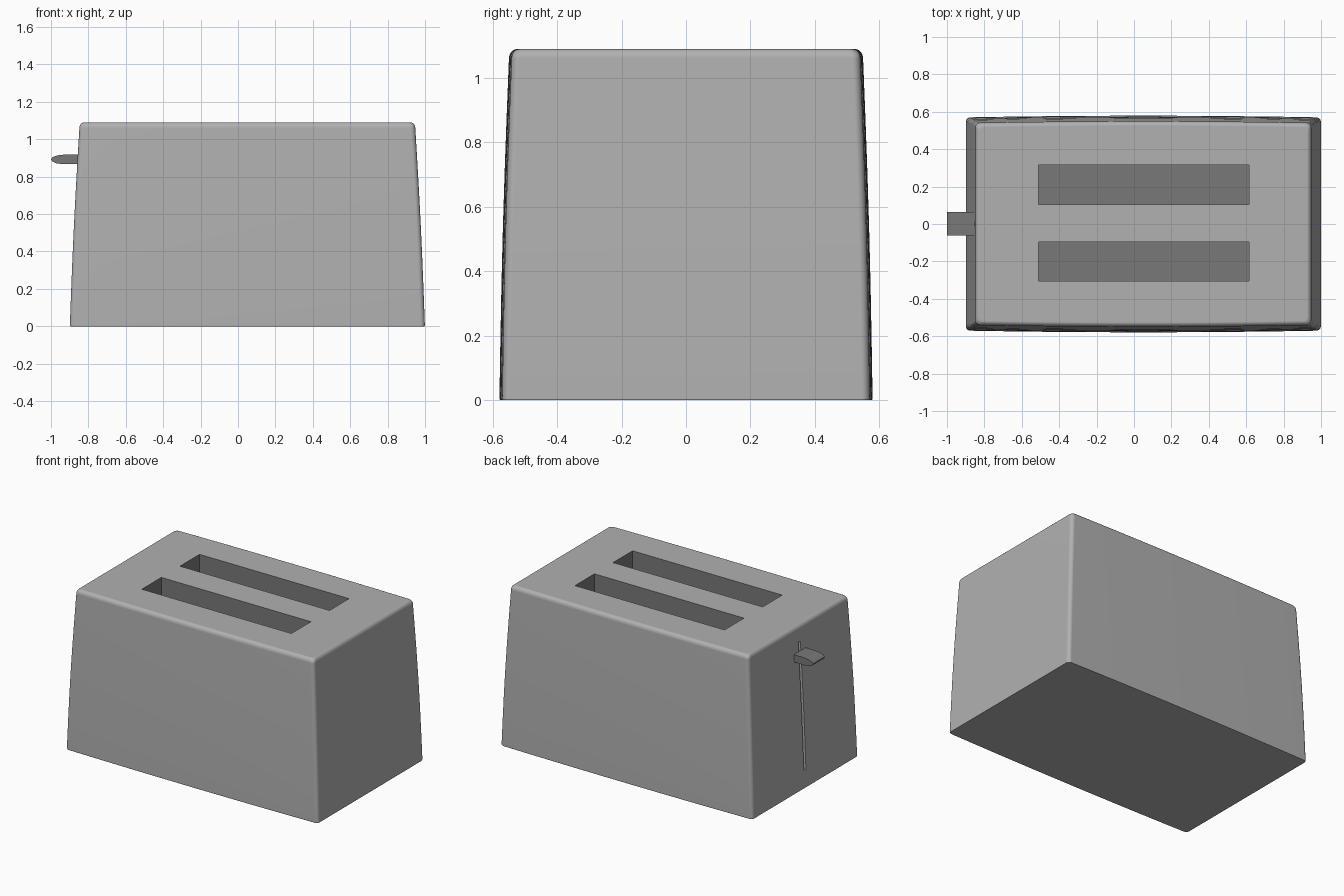
import bpy, bmesh
from math import sin, cos, pi, radians

if "Cube" in bpy.data.objects:
    bpy.data.objects.remove(bpy.data.objects["Cube"])

CX = 0.05  # body centre in x


def material(name, value):
    m = bpy.data.materials.new(name)
    m.diffuse_color = (value, value, value, 1)
    m.use_nodes = True
    m.node_tree.nodes["Principled BSDF"].inputs["Base Color"].default_value = m.diffuse_color
    return m


shell_grey = material("shell_grey", 0.44)
dark_grey = material("dark_grey", 0.19)


def make_object(name, bm, mat):
    bmesh.ops.recalc_face_normals(bm, faces=bm.faces)
    mesh = bpy.data.meshes.new(name)
    bm.to_mesh(mesh)
    bm.free()
    mesh.materials.append(mat)
    obj = bpy.data.objects.new(name, mesh)
    bpy.context.collection.objects.link(obj)
    return obj


def prism(name, profile, y0, y1, mat):
    """Extrude an x-z profile along y."""
    bm = bmesh.new()
    face = bm.faces.new([bm.verts.new((x, y0, z)) for x, z in profile])
    ext = bmesh.ops.extrude_face_region(bm, geom=[face])
    moved = [v for v in ext["geom"] if isinstance(v, bmesh.types.BMVert)]
    bmesh.ops.translate(bm, verts=moved, vec=(0, y1 - y0, 0))
    return make_object(name, bm, mat)


def ring(bm, hx, hy, z, r, n=5, side=12):
    """Rounded rectangle whose long sides bow out slightly."""
    pts = []
    for k, (sx, sy) in enumerate([(1, 1), (-1, 1), (-1, -1), (1, -1)]):
        for i in range(n + 1):
            a = k * pi / 2 + i / n * pi / 2
            pts.append((sx * (hx - r) + r * cos(a), sy * (hy - r) + r * sin(a)))
        if k % 2 == 0:
            for i in range(1, side):
                pts.append((sx * (hx - r) * (1 - 2 * i / side), sy * hy))
    return [bm.verts.new((CX + x, y * (1 + 0.016 * (1 - (x / hx) ** 2)), z))
            for x, y in pts]


# Tapered body shell with a rounded top rim
levels = [(0.946, 0.568, 0.0), (0.949, 0.570, 0.006)]
for i in range(1, 7):
    t = i / 6
    bulge = 0.004 * sin(pi * t)
    levels.append((0.949 - 0.051 * t + bulge, 0.570 - 0.029 * t + bulge,
                   0.006 + 1.054 * t))
for i in range(1, 7):
    a = i / 6 * pi / 2
    inset = 0.024 * (1 - cos(a))
    levels.append((0.898 - inset, 0.541 - inset, 1.060 + 0.030 * sin(a)))

bm = bmesh.new()
rings = [ring(bm, hx, hy, z, 0.024) for hx, hy, z in levels]
for lo, hi in zip(rings, rings[1:]):
    for i in range(len(lo)):
        j = (i + 1) % len(lo)
        bm.faces.new((lo[i], lo[j], hi[j], hi[i]))
bm.faces.new(rings[0])
bm.faces.new(rings[-1])
bmesh.ops.remove_doubles(bm, verts=bm.verts, dist=0.0001)
body = make_object("toaster_body", bm, shell_grey)

# Bread slots and the lever track are cut out of the body
slot = [(-0.51, 0.25), (0.615, 0.25), (0.615, 1.3), (-0.51, 1.3)]
track = [(-1.1, 0.12), (-0.860, 0.12), (-0.818, 0.98), (-1.1, 0.98)]
cutters = [prism("slot_cutter_back", slot, 0.105, 0.315, dark_grey),
           prism("slot_cutter_front", slot, -0.305, -0.095, dark_grey),
           prism("track_cutter", track, -0.010, 0.012, shell_grey)]
bpy.context.view_layer.objects.active = body
for c in cutters:
    c.hide_render = True
    mod = body.modifiers.new("cut", 'BOOLEAN')
    mod.operation = 'DIFFERENCE'
    mod.solver = 'EXACT'
    mod.material_mode = 'TRANSFER'
    mod.object = c
    bpy.ops.object.modifier_apply(modifier=mod.name)
for c in cutters:
    bpy.data.objects.remove(c, do_unlink=True)

# Push-down lever with a tapered, rounded tip
lever = prism("lever", [(-0.82, 0.869), (-0.94, 0.867), (-0.975, 0.872),
                        (-0.994, 0.882), (-1.0, 0.893), (-0.992, 0.904),
                        (-0.965, 0.914), (-0.93, 0.918), (-0.82, 0.918)],
              -0.062, 0.064, dark_grey)

# Smooth shading with crisp slot and lever edges
for obj in (body, lever):
    bpy.ops.object.select_all(action='DESELECT')
    obj.select_set(True)
    bpy.context.view_layer.objects.active = obj
    bpy.ops.object.shade_smooth_by_angle(angle=radians(35))
    wn = obj.modifiers.new("weighted_normals", 'WEIGHTED_NORMAL')
    wn.keep_sharp = True
